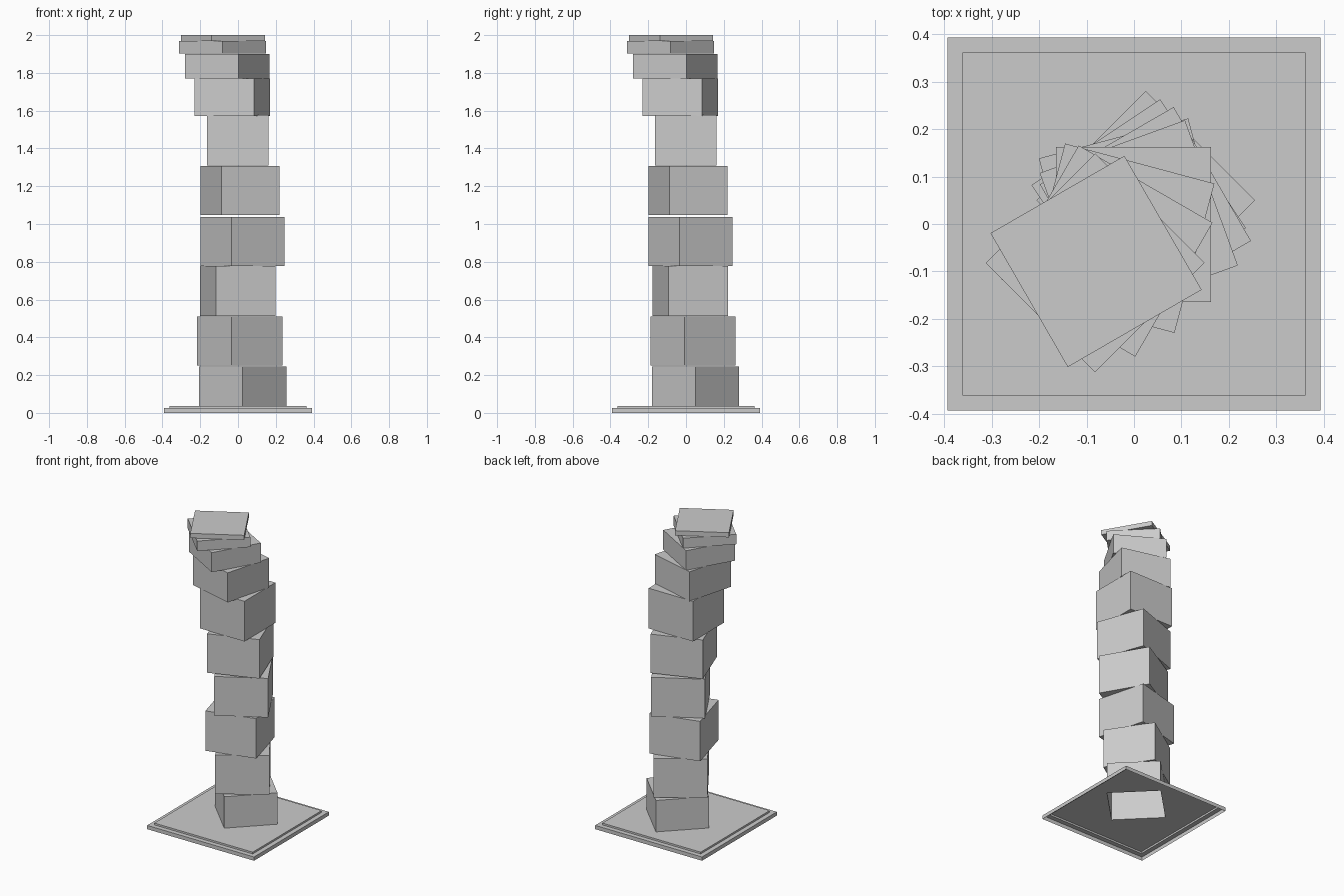
import bpy, bmesh
from math import radians, cos, sin

if "Cube" in bpy.data.objects:
    bpy.data.objects.remove(bpy.data.objects["Cube"])

W = 0.326          # side of every stacked block
BASE_TOP = 0.037


def finish(bm, name):
    me = bpy.data.meshes.new(name)
    bm.to_mesh(me)
    bm.free()
    ob = bpy.data.objects.new(name, me)
    bpy.context.collection.objects.link(ob)
    return ob


def square(bm, half, z, cx=0, cy=0, rot=0):
    # ring of four corners, counter-clockwise
    c, s = cos(radians(rot)), sin(radians(rot))
    return [bm.verts.new((cx + half * (u * c - v * s), cy + half * (u * s + v * c), z))
            for u, v in ((-1, -1), (1, -1), (1, 1), (-1, 1))]


def bridge(bm, lo, hi):
    for i in range(4):
        j = (i + 1) % 4
        bm.faces.new((lo[i], lo[j], hi[j], hi[i]))


def block(name, z0, z1, cx, cy, rot, bottom=True):
    bm = bmesh.new()
    lo = square(bm, W / 2, z0, cx, cy, rot)
    hi = square(bm, W / 2, z1, cx, cy, rot)
    bridge(bm, lo, hi)
    bm.faces.new(hi)
    if bottom:
        bm.faces.new(lo[::-1])
    return finish(bm, name)


# z bottom, z top, centre x, centre y, rotation
blocks = [
    (BASE_TOP, 0.246, 0.025, 0.050, 45),
    (0.251, 0.511, 0.010, 0.037, 33.7),
    (0.513, 0.778, -0.001, 0.023, 15),
    (0.777, 1.037, 0.024, 0.024, 30),
    (1.048, 1.307, 0.010, 0.010, 20),
    (1.309, 1.576, -0.001, -0.001, 0),
    (1.573, 1.770, -0.030, -0.030, -15),
    (1.771, 1.901, -0.057, -0.057, -30),
    (1.902, 1.968, -0.082, -0.082, -45),
    (1.969, 2.000, -0.080, -0.079, -60),
]

# Stepped base: hollow underneath, its top opening into the lowest block
bm = bmesh.new()
rings = [square(bm, h, z) for h, z in
         ((0.393, 0), (0.393, 0.025), (0.362, 0.025), (0.362, BASE_TOP))]
for lo, hi in zip(rings, rings[1:]):
    bridge(bm, lo, hi)
hole = square(bm, W / 2, BASE_TOP, *blocks[0][2:])
edges = [bm.edges.new((hole[i], hole[(i + 1) % 4])) for i in range(4)]
edges += [bm.edges.get((rings[-1][i], rings[-1][(i + 1) % 4])) for i in range(4)]
bmesh.ops.triangle_fill(bm, edges=edges, use_beauty=True, normal=(0, 0, 1))
for f in bm.faces:
    f.normal_update()
    if f.normal.z < -0.5:
        f.normal_flip()
finish(bm, "stepped_base")

# Twisting stack of blocks; the lowest one is open to the hollow base
for n, b in enumerate(blocks, 1):
    block(f"stack_block_{n:02d}", *b, bottom=n > 1)
